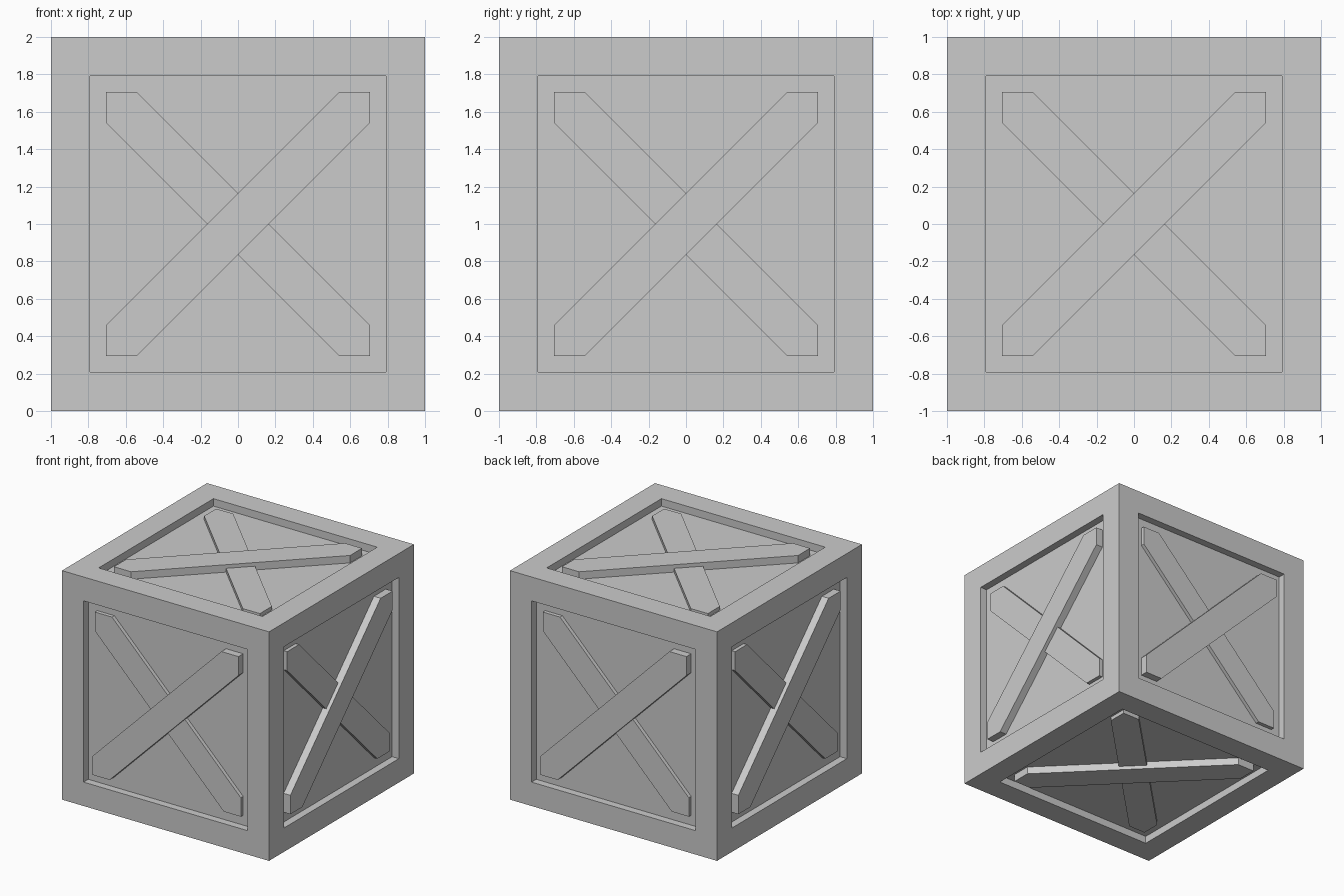
import bpy, bmesh
from math import pi
from mathutils import Matrix

if "Cube" in bpy.data.objects:
    bpy.data.objects.remove(bpy.data.objects["Cube"])

OPEN = 0.705     # half size of the square opening in each face
CUT = 0.165      # how far a brace edge sits from the opening corner
PANEL = 0.065    # recess of the panels
BRACE = 0.032    # recess of the lower brace

def add_object(name, bm):
    bmesh.ops.recalc_face_normals(bm, faces=bm.faces)
    mesh = bpy.data.meshes.new(name)
    bm.to_mesh(mesh)
    bm.free()
    obj = bpy.data.objects.new(name, mesh)
    bpy.context.collection.objects.link(obj)
    return obj

# Crate body: cube with a framed, recessed panel on every side
bm = bmesh.new()
bmesh.ops.create_cube(bm, size=2, matrix=Matrix.Translation((0, 0, 1)))
panels = list(bm.faces)
bmesh.ops.inset_individual(bm, faces=panels, thickness=1 - OPEN)
for panel in panels:
    normal = panel.normal.copy()
    ext = bmesh.ops.extrude_discrete_faces(bm, faces=[panel])
    bmesh.ops.translate(bm, verts=ext["faces"][0].verts, vec=-normal * PANEL)
add_object("crate_body", bm)

# Diagonal brace: six-sided outline that fills two opposite opening corners
def brace(name, turn, flip, top):
    a, b = OPEN, OPEN - CUT
    outline = [(-a, -a), (-b, -a), (a, b), (a, a), (b, a), (-a, -b)]
    bm = bmesh.new()
    face = bm.faces.new([bm.verts.new((x * flip, y, top)) for x, y in outline])
    ext = bmesh.ops.extrude_face_region(bm, geom=[face])
    for v in ext["geom"]:
        if isinstance(v, bmesh.types.BMVert):
            v.co.z = 1 - PANEL
    bm.transform(Matrix.Translation((0, 0, 1)) @ turn)
    add_object(name, bm)

# Turn the top layout onto each of the six sides
front = Matrix.Rotation(pi / 2, 4, 'X')
sides = {"top": Matrix.Identity(4), "bottom": Matrix.Rotation(pi, 4, 'X')}
for i, side in enumerate(("front", "right", "back", "left")):
    sides[side] = Matrix.Rotation(i * pi / 2, 4, 'Z') @ front

for side, turn in sides.items():
    brace(side + "_upper_brace", turn, 1, 1)
    brace(side + "_lower_brace", turn, -1, 1 - BRACE)
